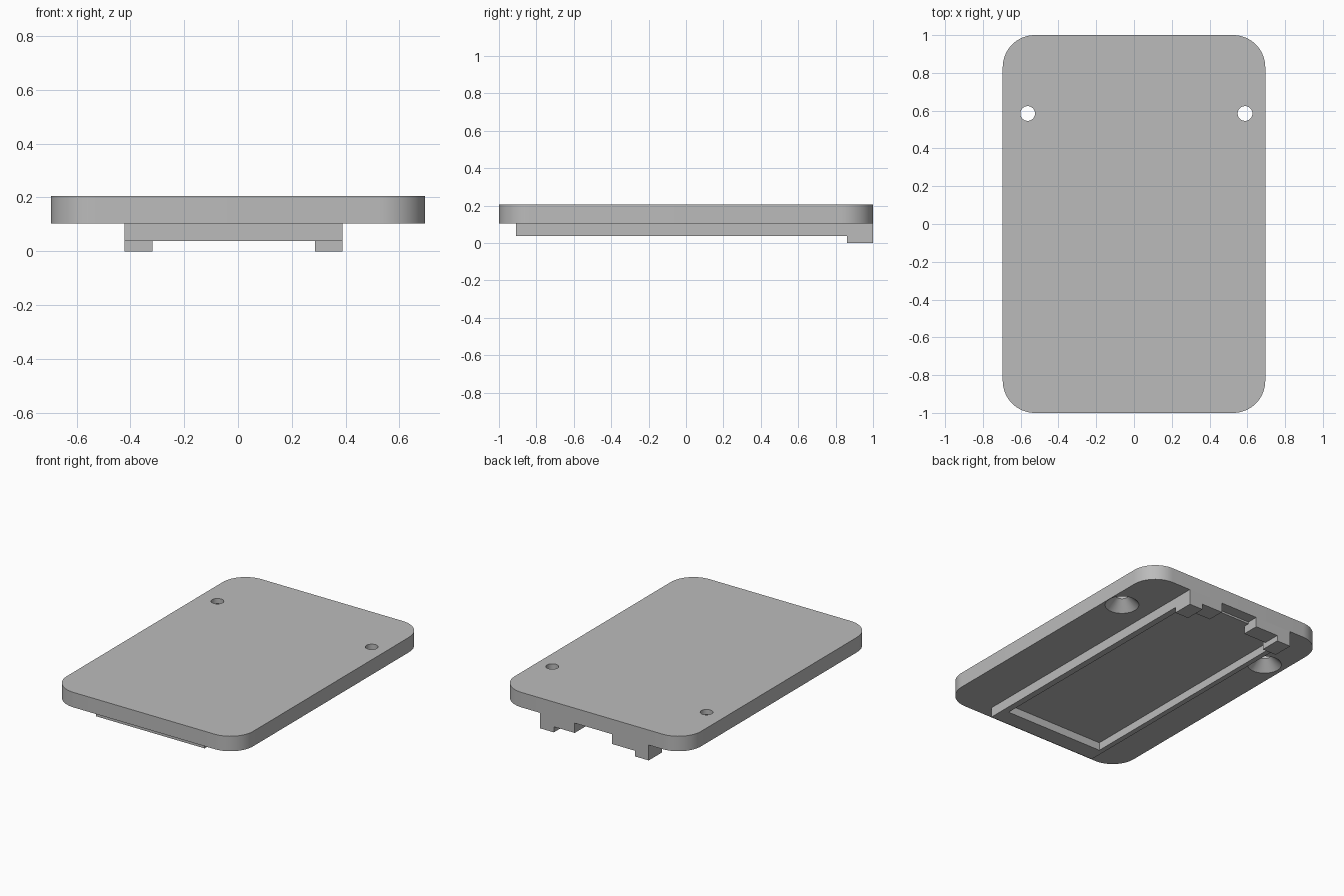
import bpy, bmesh
from math import radians
from mathutils import Matrix, Vector

cube = bpy.data.objects.get("Cube")
if cube:
    bpy.data.objects.remove(cube, do_unlink=True)

grey = bpy.data.materials.new("plain grey")
grey.use_nodes = True
grey.diffuse_color = (0.5, 0.5, 0.5, 1)
grey.node_tree.nodes["Principled BSDF"].inputs["Base Color"].default_value = grey.diffuse_color

TOP, UNDER, FRAME, BACK = 0.205, 0.104, 0.038, 1.0


def add_object(name, bm):
    bmesh.ops.recalc_face_normals(bm, faces=bm.faces)
    mesh = bpy.data.meshes.new(name)
    bm.to_mesh(mesh)
    bm.free()
    mesh.materials.append(grey)
    obj = bpy.data.objects.new(name, mesh)
    bpy.context.collection.objects.link(obj)
    return obj


def box(name, low, high):
    low, high = Vector(low), Vector(high)
    bm = bmesh.new()
    place = Matrix.Translation((low + high) / 2) @ Matrix.Diagonal((*(high - low), 1))
    bmesh.ops.create_cube(bm, size=1, matrix=place)
    return add_object(name, bm)


def cone(name, x, y, z_low, z_high, r_low, r_high):
    bm = bmesh.new()
    bmesh.ops.create_cone(bm, cap_ends=True, segments=48, radius1=r_low, radius2=r_high,
                          depth=z_high - z_low,
                          matrix=Matrix.Translation((x, y, (z_low + z_high) / 2)))
    return add_object(name, bm)


def combine(target, tool, operation):
    """Apply a boolean and remove the tool object."""
    mod = target.modifiers.new(operation, "BOOLEAN")
    mod.operation, mod.solver, mod.object = operation, "EXACT", tool
    bpy.context.view_layer.update()
    bpy.context.view_layer.objects.active = target
    bpy.ops.object.modifier_apply(modifier=mod.name)
    bpy.data.objects.remove(tool, do_unlink=True)


# Rounded cover plate
plate = box("cover_plate", (-0.695, -1, UNDER), (0.695, BACK, TOP))
bm = bmesh.new()
bm.from_mesh(plate.data)
uprights = [e for e in bm.edges if abs(e.verts[0].co.z - e.verts[1].co.z) > 0.05]
bmesh.ops.bevel(bm, geom=uprights, offset=0.17, segments=16, profile=0.5, affect="EDGES")
bm.to_mesh(plate.data)
bm.free()

# Countersunk screw holes, wide on the underside
for x in (-0.563, 0.588):
    combine(plate, cone("hole", x, 0.585, 0.05, 0.3, 0.039, 0.039), "DIFFERENCE")
    slope = 0.01
    combine(plate, cone("sink", x, 0.585, UNDER - slope, UNDER + 0.066,
                        0.105 + slope, 0.039), "DIFFERENCE")

# Frame under the plate with a shallow pocket and an opening at the back
frame = box("underside_frame", (-0.422, -0.91, FRAME), (0.388, BACK, UNDER))
combine(frame, box("pocket", (-0.387, -0.795, 0), (0.345, 0.885, 0.091)), "DIFFERENCE")
combine(frame, box("opening", (-0.148, 0.925, 0), (0.13, 1.1, 0.2)), "DIFFERENCE")
combine(frame, box("opening_step", (-0.148, 0.8, 0), (0.13, 1.1, 0.091)), "DIFFERENCE")

# Two feet at the back corners of the frame
for x_low, x_high in ((-0.422, -0.318), (0.286, 0.388)):
    combine(frame, box("foot", (x_low, 0.861, 0), (x_high, BACK, 0.095)), "UNION")

# Smooth round walls, crisp edges
for obj in (plate, frame):
    bpy.ops.object.select_all(action="DESELECT")
    obj.select_set(True)
    bpy.context.view_layer.objects.active = obj
    bpy.ops.object.shade_smooth_by_angle(angle=radians(30))
